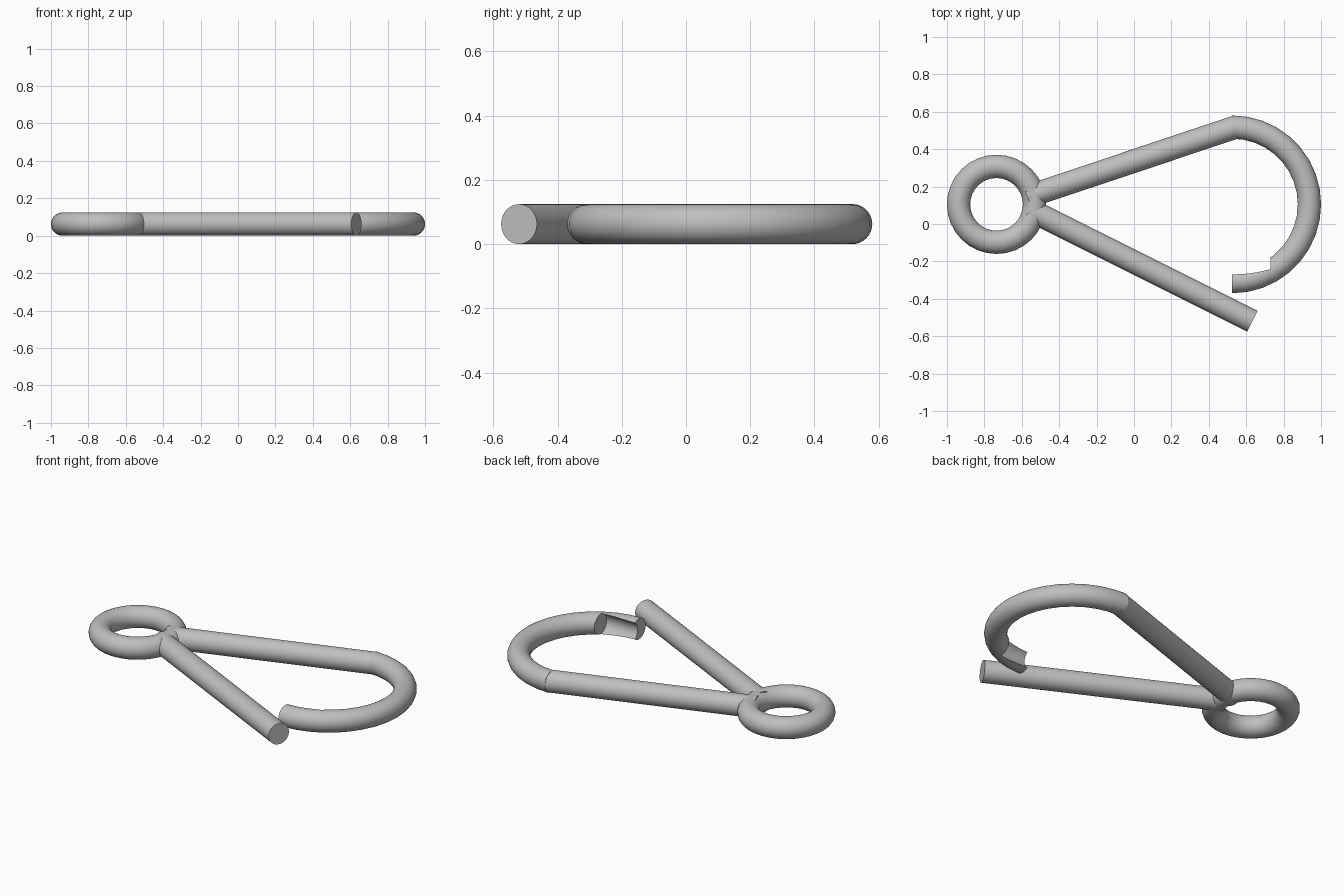
import bpy
import bmesh
import math
from mathutils import Vector

RADIUS = 0.0622
SIDES = 32

if "Cube" in bpy.data.objects:
    bpy.data.objects.remove(bpy.data.objects["Cube"])

# Plain grey metal
metal = bpy.data.materials.new("grey_metal")
metal.use_nodes = True
metal.diffuse_color = (0.52, 0.52, 0.52, 1)
metal.node_tree.nodes["Principled BSDF"].inputs["Base Color"].default_value = metal.diffuse_color


def arc(cx, cy, r, start, end, steps):
    """Points with tangents along a flat arc."""
    path = []
    for i in range(steps + 1):
        a = math.radians(start + (end - start) * i / steps)
        sign = 1 if end > start else -1
        path.append((Vector((cx + r * math.cos(a), cy + r * math.sin(a), RADIUS)),
                     Vector((-math.sin(a), math.cos(a), 0)) * sign))
    return path


def line(x0, y0, x1, y1):
    a, b = Vector((x0, y0, RADIUS)), Vector((x1, y1, RADIUS))
    d = (b - a).normalized()
    return [(a, d), (b, d)]


def rod(name, path, closed=False):
    """Sweep a round section along a flat path."""
    bm = bmesh.new()
    up = Vector((0, 0, 1))
    rings = []
    for point, tangent in path[:-1] if closed else path:
        side = up.cross(tangent)
        angles = [math.tau * k / SIDES for k in range(SIDES)]
        rings.append([bm.verts.new(point + (side * math.cos(a) + up * math.sin(a)) * RADIUS)
                      for a in angles])
    pairs = list(zip(rings, rings[1:]))
    if closed:
        pairs.append((rings[-1], rings[0]))
    for p, q in pairs:
        for k in range(SIDES):
            n = (k + 1) % SIDES
            bm.faces.new((p[k], p[n], q[n], q[k]))
    if not closed:
        bm.faces.new(rings[0])
        bm.faces.new(rings[-1])
    bmesh.ops.recalc_face_normals(bm, faces=bm.faces)
    mesh = bpy.data.meshes.new(name)
    bm.to_mesh(mesh)
    bm.free()
    mesh.materials.append(metal)
    obj = bpy.data.objects.new(name, mesh)
    bpy.context.collection.objects.link(obj)
    return obj


# Eye ring, fixed arm, opened gate and curved hook
ring = rod("eye_ring", arc(-0.735, 0.105, 0.203, 0, 360, 32), closed=True)
arm = rod("fixed_arm", line(-0.57, 0.146, 0.55, 0.52))
gate = rod("gate", line(-0.56, 0.077, 0.633, -0.52))
hook = rod("hook", arc(0.525, 0.105, 0.413, 90, -90, 18))

# Seat for the closed gate, cut into the hook tip
cutter = rod("seat_cutter", line(0.3, -0.232, 0.73, -0.232))
cutter.hide_render = True
cut = hook.modifiers.new("gate_seat", "BOOLEAN")
cut.operation = "DIFFERENCE"
cut.solver = "EXACT"
cut.object = cutter
bpy.context.view_layer.objects.active = hook
bpy.ops.object.modifier_apply(modifier=cut.name)
bpy.data.objects.remove(cutter)

# Smooth shading with sharp ends
bpy.ops.object.select_all(action="DESELECT")
for obj in (ring, arm, gate, hook):
    obj.select_set(True)
bpy.ops.object.shade_smooth_by_angle(angle=math.radians(35))
